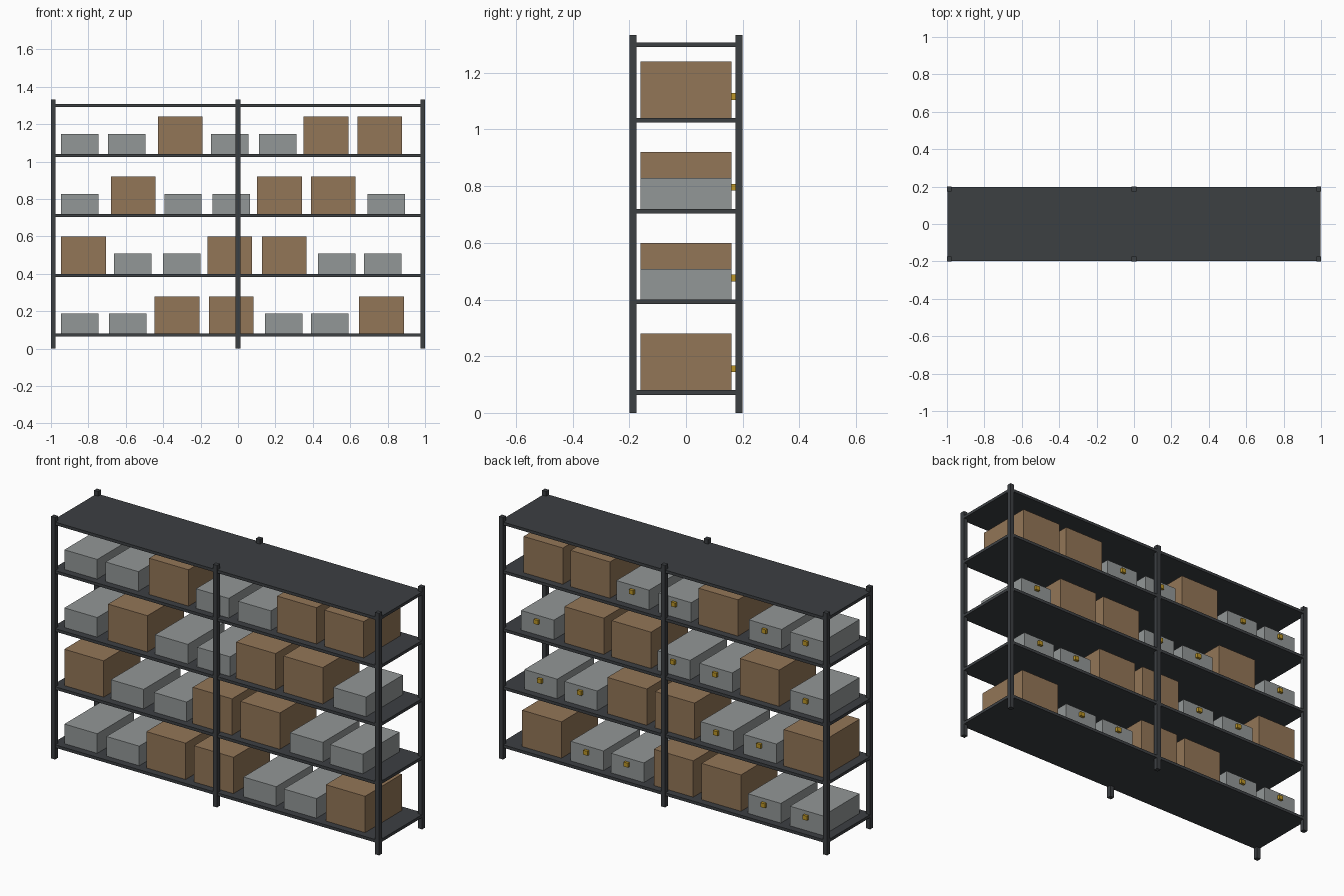
import bpy

if "Cube" in bpy.data.objects:
    bpy.data.objects.remove(bpy.data.objects["Cube"])


def material(name, color):
    m = bpy.data.materials.new(name)
    m.diffuse_color = (*color, 1)
    m.use_nodes = True
    m.node_tree.nodes["Principled BSDF"].inputs["Base Color"].default_value = m.diffuse_color
    return m


STEEL = material("dark_steel", (0.045, 0.05, 0.055))
CARD = material("cardboard", (0.29, 0.18, 0.095))
GREY = material("grey_plastic", (0.29, 0.31, 0.31))
BRASS = material("brass", (0.5, 0.3, 0.02))


def block(name, x, y, z, mat):
    """Axis-aligned box from (min, max) ranges."""
    centre = [(a + b) / 2 for a, b in (x, y, z)]
    size = [b - a for a, b in (x, y, z)]
    bpy.ops.mesh.primitive_cube_add(size=1, location=centre)
    o = bpy.context.object
    o.name = name
    o.scale = size
    bpy.ops.object.transform_apply(location=False, rotation=False, scale=True)
    o.data.materials.append(mat)
    return o


# Upright posts: three along the front, three along the back
H = 0.0125
for x in (-1 + H, 0, 1 - H):
    for y, side in ((-0.2 + H, "front"), (0.2 - H, "back")):
        block(f"{side}_post", (x - H, x + H), (y - H, y + H), (0, 1.333), STEEL)

# Shelf boards and the top board
LEVELS = (0.08, 0.40, 0.72, 1.04)
for top in LEVELS + (1.307,):
    block("shelf", (-0.998, 0.998), (-0.198, 0.198), (top - 0.016, top), STEEL)

# Contents of each shelf, bottom up: kind and centre x (C = carton, B = bin)
ROWS = (
    ("BBCCBBC", (-0.846, -0.59, -0.327, -0.036, 0.245, 0.491, 0.767)),
    ("CBBCCBB", (-0.827, -0.563, -0.301, -0.044, 0.247, 0.529, 0.773)),
    ("BCBBCCB", (-0.846, -0.56, -0.294, -0.037, 0.221, 0.509, 0.793)),
    ("BBCBBCC", (-0.846, -0.595, -0.309, -0.044, 0.213, 0.471, 0.758)),
)
for z, (kinds, xs) in zip(LEVELS, ROWS):
    for kind, x in zip(kinds, xs):
        if kind == "C":
            block("carton", (x - 0.12, x + 0.12), (-0.16, 0.16), (z, z + 0.20), CARD)
        else:
            block("storage_bin", (x - 0.10, x + 0.10), (-0.16, 0.16), (z, z + 0.108), GREY)
            # Small latch on the back face of the bin
            block("bin_latch", (x - 0.013, x + 0.013), (0.155, 0.175), (z + 0.064, z + 0.088), BRASS)
